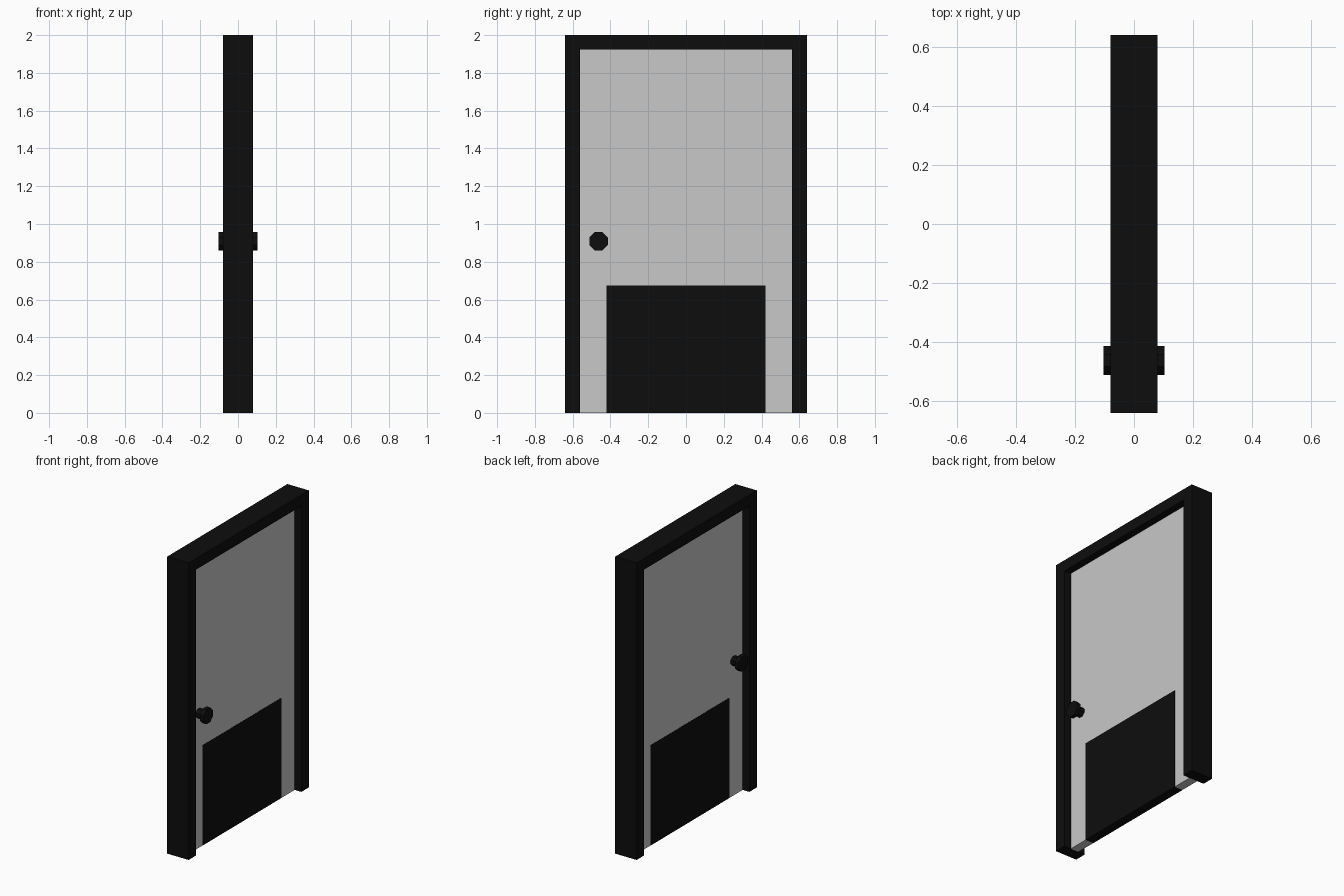
import bpy, bmesh, math
from mathutils import Matrix

if "Cube" in bpy.data.objects:
    bpy.data.objects.remove(bpy.data.objects["Cube"])


def material(name, rgb):
    m = bpy.data.materials.new(name)
    m.diffuse_color = (*rgb, 1)
    m.use_nodes = True
    m.node_tree.nodes["Principled BSDF"].inputs["Base Color"].default_value = m.diffuse_color
    return m


BLACK = material("black", (0.004, 0.004, 0.004))
GREY = material("light grey", (0.58, 0.58, 0.58))


def finish(name, bm, mat):
    bmesh.ops.recalc_face_normals(bm, faces=bm.faces)
    me = bpy.data.meshes.new(name)
    bm.to_mesh(me)
    bm.free()
    me.materials.append(mat)
    ob = bpy.data.objects.new(name, me)
    bpy.context.collection.objects.link(ob)
    return ob


def slab(name, outline, half, mat):
    """Extrude a (y, z) outline through x = -half .. half."""
    bm = bmesh.new()
    face = bm.faces.new([bm.verts.new((-half, y, z)) for y, z in outline])
    ext = bmesh.ops.extrude_face_region(bm, geom=[face])["geom"]
    verts = [v for v in ext if isinstance(v, bmesh.types.BMVert)]
    bmesh.ops.translate(bm, verts=verts, vec=(2 * half, 0, 0))
    return finish(name, bm, mat)


def arch(w, h, iw, ih):
    """Upside-down U: outer half width and height, inner half width and height."""
    return [(-w, 0), (-w, h), (w, h), (w, 0), (iw, 0), (iw, ih), (-iw, ih), (-iw, 0)]


# Frame, door leaf notched around the kick plate, and the kick plate
slab("door_frame", arch(0.64, 2.0, 0.56, 1.925), 0.08, BLACK)
slab("door_panel", arch(0.56, 1.925, 0.42, 0.675), 0.03, GREY)
slab("kick_plate", [(-0.42, 0), (-0.42, 0.675), (0.42, 0.675), (0.42, 0)], 0.031, BLACK)


def disc(name, apothem, x0, x1):
    """Octagonal cylinder along x at the handle position."""
    bm = bmesh.new()
    r = apothem / math.cos(math.pi / 8)
    place = (Matrix.Translation(((x0 + x1) / 2, -0.463, 0.909))
             @ Matrix.Rotation(math.pi / 2, 4, 'Y')
             @ Matrix.Rotation(math.pi / 8, 4, 'Z'))
    bmesh.ops.create_cone(bm, cap_ends=True, segments=8, radius1=r, radius2=r,
                          depth=abs(x1 - x0), matrix=place)
    return finish(name, bm, BLACK)


# Knob and neck on each side
for side, s in (("right", 1), ("left", -1)):
    disc("knob_neck_" + side, 0.03, s * 0.03, s * 0.075)
    disc("knob_" + side, 0.049, s * 0.075, s * 0.103)
